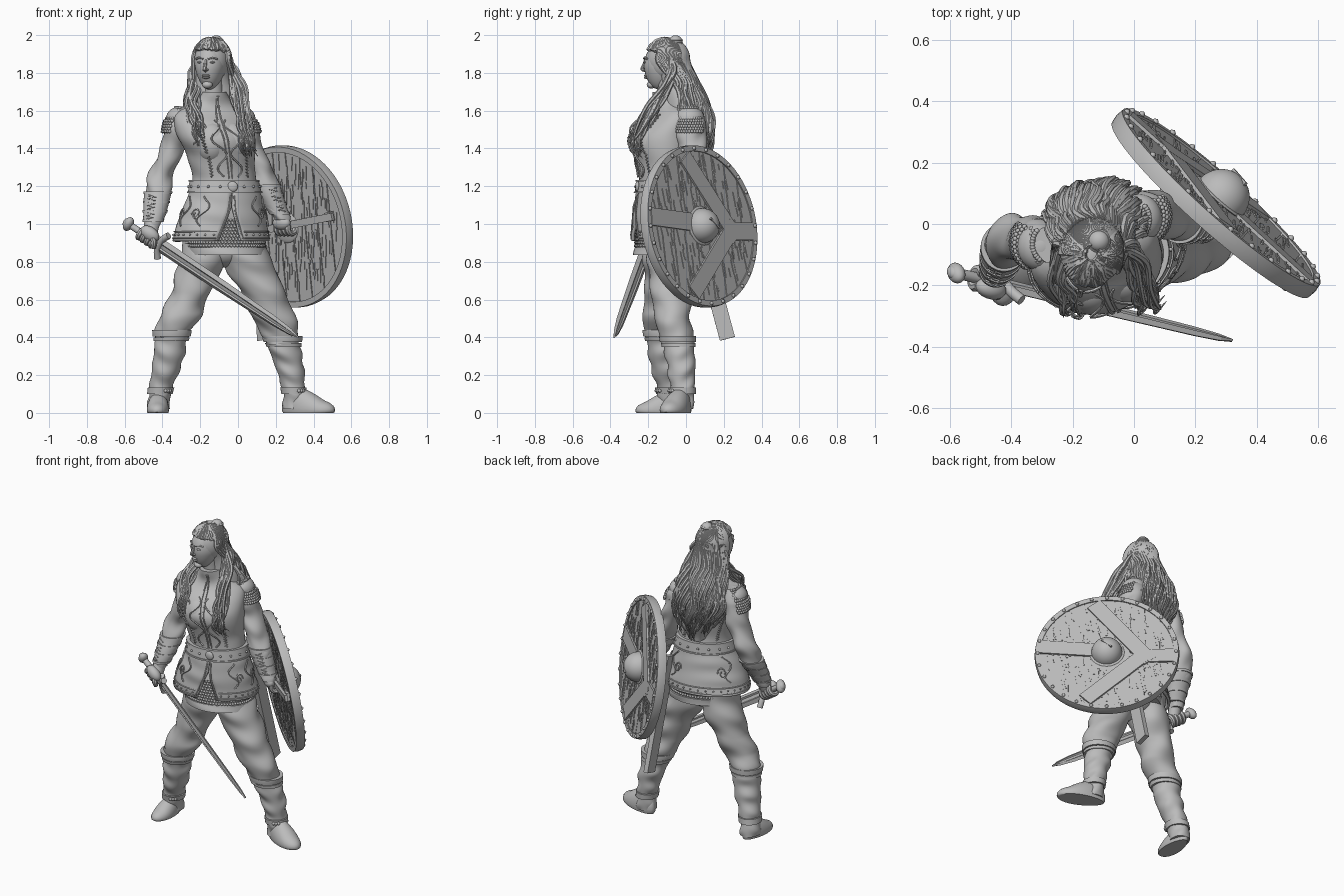
import bpy, bmesh, math, random
from math import sin, cos, pi
from mathutils import Vector, Matrix

random.seed(4)
if "Cube" in bpy.data.objects:
    bpy.data.objects.remove(bpy.data.objects["Cube"])
stone = bpy.data.materials.new("plain_grey")
stone.use_nodes = True
GREY = (.5, .5, .5, 1)
stone.diffuse_color = GREY
stone.node_tree.nodes["Principled BSDF"].inputs["Base Color"].default_value = GREY
YAW = .28  # twist of the trunk


def add(name, bm, M=Matrix(), angle=42):
    bmesh.ops.recalc_face_normals(bm, faces=bm.faces)
    for f in bm.faces:
        f.smooth = True
    for e in bm.edges:
        e.smooth = e.calc_face_angle(0) < math.radians(angle)
    me = bpy.data.meshes.new(name)
    bm.to_mesh(me)
    bm.free()
    me.materials.append(stone)
    ob = bpy.data.objects.new(name, me)
    ob.matrix_world = M
    bpy.context.collection.objects.link(ob)
    return ob


def frame(o, x, up):
    x = Vector(x).normalized()
    up = Vector(up)
    y = (up - x * up.dot(x)).normalized()
    return Matrix.Translation(o) @ Matrix((x, y, x.cross(y))).transposed().to_4x4()


def catmull(p, i, t):
    a, b, c, d = (p[min(max(i + k, 0), len(p) - 1)] for k in (-1, 0, 1, 2))
    return (b * 2 + (c - a) * t + (a * 2 - b * 5 + c * 4 - d) * t * t
            + (b * 3 - a - c * 3 + d) * t ** 3) * .5


# A body form is a list of level rings: z, x, y, half width, half depth
def form(*rings):
    return [Vector(r) for r in rings]


def point(rings, z, a, yaw=0, off=0):
    i = 0
    while i < len(rings) - 2 and z > rings[i + 1][0]:
        i += 1
    t = (z - rings[i][0]) / (rings[i + 1][0] - rings[i][0])
    _, x, y, rx, ry = catmull(rings, i, min(max(t, 0), 1))
    lx, ly = (rx + off) * sin(a), -(ry + off) * cos(a)
    return Vector((x + lx * cos(yaw) - ly * sin(yaw), y + lx * sin(yaw) + ly * cos(yaw), z))


def loft(name, rings, yaw=0, fold=0, freq=60, n=36, seg=44, z0=None, z1=None, off=0, gap=None):
    lo = rings[0][0] if z0 is None else z0
    hi = rings[-1][0] if z1 is None else z1
    bm, rows = bmesh.new(), []
    for k in range(n + 1):
        z = lo + (hi - lo) * k / n
        g = gap(z) if gap else 0
        row = []
        for j in range(seg + (1 if gap else 0)):
            a = g + (2 * pi - 2 * g) * j / seg
            w = fold * sin(freq * z + 2.4 * sin(a + 1)) * (.6 + .4 * sin(3 * a + 9 * z))
            row.append(bm.verts.new(point(rings, z, a, yaw, off + w)))
        rows.append(row)
    for r, s in zip(rows, rows[1:]):
        for j in range(seg):
            k = (j + 1) % len(r)
            bm.faces.new((r[j], r[k], s[k], s[j]))
    if not gap:
        bm.faces.new(rows[0])
        bm.faces.new(rows[-1])
    ob = add(name, bm)
    if gap:
        m = ob.modifiers.new("thickness", "SOLIDIFY")
        m.thickness = .016
    return ob


def band(name, rings, z0, z1, off, yaw=0):
    return loft(name, rings, yaw, n=3, z0=z0, z1=z1, off=off)


def tubes(name, paths, r, taper=False, M=Matrix(), sides=6, steps=4):
    bm = bmesh.new()
    for path in paths:
        p = [Vector(v) for v in path]
        line = [catmull(p, i, k / steps) for i in range(len(p) - 1) for k in range(steps)] + [p[-1]]
        u, prev = (line[1] - line[0]).orthogonal(), None
        for i, c in enumerate(line):
            t = (line[min(i + 1, len(line) - 1)] - line[max(i - 1, 0)]).normalized()
            u = (u - t * u.dot(t)).normalized()
            f = i / (len(line) - 1)
            rad = r * (1.1 - f ** 3) if taper else r
            ring = [bm.verts.new(c + (u * cos(q) + t.cross(u) * sin(q)) * rad)
                    for q in (2 * pi * j / sides for j in range(sides))]
            for j in range(sides if prev else 0):
                k = (j + 1) % sides
                bm.faces.new((prev[j], prev[k], ring[k], ring[j]))
            if i in (0, len(line) - 1):
                bm.faces.new(ring)
            prev = ring
    return add(name, bm, M)


def ball(name, loc, size, M=Matrix(), shape=None):
    bm = bmesh.new()
    bmesh.ops.create_uvsphere(bm, u_segments=28, v_segments=18, radius=1)
    for v in bm.verts:
        c = shape(v.co) if shape else v.co
        v.co = Vector(loc) + Vector((c.x * size[0], c.y * size[1], c.z * size[2]))
    return add(name, bm, M)


def studs(name, places, r, M=Matrix()):
    bm = bmesh.new()
    for p in places:
        bmesh.ops.create_icosphere(bm, subdivisions=1, radius=r, matrix=Matrix.Translation(p))
    return add(name, bm, M, 60)


def boxes(name, items, M=Matrix()):
    bm = bmesh.new()
    for loc, size, turn in items:
        m = Matrix.Translation(loc) @ Matrix.Rotation(turn, 4, "Z") @ Matrix.Diagonal((*size, 1))
        bmesh.ops.create_cube(bm, size=1, matrix=m)
    return add(name, bm, M)


# Trunk: jacket, belt, skirt, mail
TORSO = form((1.16, -.07, -.11, .185, .145), (1.25, -.075, -.11, .17, .135), (1.36, -.09, -.12, .183, .148),
             (1.45, -.11, -.125, .205, .168), (1.53, -.13, -.1, .215, .14), (1.59, -.135, -.08, .195, .105),
             (1.635, -.13, -.085, .11, .08), (1.7, -.125, -.11, .062, .066))
SKIRT = form((.91, -.09, -.1, .262, .182), (1.05, -.08, -.11, .23, .168), (1.19, -.07, -.11, .187, .148))
MAIL = form((.835, -.06, -.1, .205, .165), (1.02, -.08, -.1, .215, .15))
loft("jacket", TORSO, YAW, fold=.003, freq=45)
for side, s in (("right", -1), ("left", 1)):
    ball(side + "_bust", point(TORSO, 1.43, s * .5, YAW, -.083), (.09, .085, .11))
loft("jacket_skirt", SKIRT, YAW, fold=.003, gap=lambda z: max(0, 1.09 - z) * 1.3 + .01)
loft("mail_skirt", MAIL, YAW, n=6)
loft("tunic_hem", MAIL, YAW, z0=.835, z1=.875, off=.008, fold=.006, n=5)
ball("pelvis", (-.075, -.09, .86), (.12, .11, .09))
studs("mail_rings", [point(MAIL, .885 + .017 * k, 2 * pi * (j + k % 2 / 2) / 76, YAW, .003)
                     for k in range(9) for j in range(76) if k < 4 or j < 7 or j > 69], .009)
band("belt", TORSO, 1.165, 1.232, .014, YAW)
band("belt_upper_edge", TORSO, 1.224, 1.234, .019, YAW)
band("belt_lower_edge", TORSO, 1.163, 1.172, .019, YAW)
studs("belt_studs", [point(TORSO, 1.198, k * pi / 9, YAW, .015) for k in range(18)], .008)
ball("belt_buckle", point(TORSO, 1.198, 0, YAW, .013), (.028, .012, .028))

# Jacket trims: laced seams, scrolls, hem borders
seams, scrolls, hems = [], [], []
for s in (-1, 1):
    for a, lo, hi in ((.6, 1.25, 1.58), (2.5, 1.25, 1.55)):
        seams.append([point(TORSO, lo + (hi - lo) * k / 40, s * (a + .035 * (-1) ** k), YAW,
                            .017 if a < 1 and 1.38 < lo + (hi - lo) * k / 40 < 1.5 else .004) for k in range(41)])
    scrolls.append([point(TORSO, 1.25 + .02 * k, s * (.22 + .16 * sin(k * .8)), YAW, .008) for k in range(16)])
    seams.append([point(TORSO, 1.24 + .023 * k, s * .05, YAW, .003) for k in range(20)])
    for a in (.7, 1.3, 2.3):
        scrolls.append([point(SKIRT, .99 + .012 * k, s * (a + .13 * sin(k * .55)), YAW, .004) for k in range(14)])
        scrolls.append([point(SKIRT, 1.05 + .035 * sin(k * .7) * (1 - k / 14), s * (a + .2 + .12 * cos(k * .7) * (1 - k / 14)),
                              YAW, .004) for k in range(12)])
    hems.append([point(SKIRT, z, s * (max(0, 1.09 - z) * 1.3 + .05), YAW, .003) for z in (.92, 1, 1.06, 1.15)])
for z in (.925, .96):
    hems.append([point(SKIRT, z, .3 + (2 * pi - .6) * k / 50, YAW, .002) for k in range(51)])
tubes("laced_seams", seams, .005, steps=1, sides=5)
tubes("scroll_embroidery", scrolls, .005, sides=5)
tubes("hem_borders", hems, .004, steps=2)
studs("hem_studs", [point(SKIRT, .943, .35 + k * .186, YAW, .004) for k in range(31)], .006)

# Legs, boots and feet
LEGS = {
    "right": (form((.4, -.35, -.13, .085, .085), (.45, -.34, -.13, .1, .092), (.52, -.298, -.13, .108, .1),
                   (.63, -.255, -.11, .103, .108), (.78, -.195, -.1, .122, .125), (.93, -.165, -.1, .12, .12)),
              form((.02, -.42, -.075, .058, .07), (.12, -.41, -.085, .06, .068), (.26, -.375, -.11, .078, .08),
                   (.38, -.355, -.125, .085, .083), (.43, -.35, -.13, .092, .088)), (-.42, -.07, 0), -1.62, .9),
    "left": (form((.36, .235, -.05, .08, .08), (.41, .225, -.055, .1, .088), (.5, .19, -.07, .115, .095),
                  (.63, .135, -.08, .118, .105), (.78, .06, -.08, .13, .122), (.93, .01, -.08, .12, .12)),
             form((.02, .3, -.02, .058, .06), (.12, .295, -.02, .06, .064), (.25, .272, -.025, .076, .075),
                  (.36, .242, -.04, .086, .082), (.4, .235, -.045, .095, .085)), (.3, -.02, 0), -.4, 1.04)}


def foot_shape(c):
    x = .075 + c.x * .145
    tall = .15 - .075 * min(max((x + .01) / .17, 0), 1)
    return Vector((x, c.y * .064 * (1 + .15 * c.x), max(0, (c.z * .8 + .2) * tall)))


for side, (trouser, boot, ankle, turn, size) in LEGS.items():
    loft(side + "_trouser", trouser, fold=.009, freq=38, n=60)
    loft(side + "_boot", boot, fold=.006, freq=60, n=60)
    top = boot[-1][0]
    band(side + "_boot_cuff", boot, top - .025, top + .008, .012)
    band(side + "_boot_cuff_trim", boot, top - .05, top - .03, .008)
    band(side + "_ankle_strap", boot, .1, .135, .009)
    studs(side + "_strap_buckle", [point(boot, .117, .6 + .2 * k, 0, .01) for k in (-1, 0, 1)], .011)
    F = Matrix.Translation(ankle) @ Matrix.Rotation(turn, 4, "Z") @ Matrix.Scale(size, 4)
    ball(side + "_shoe", (0, 0, 0), (1, 1, 1), F, foot_shape)

# Arms with shoulder mail and bracers
ARMS = {
    "right": form((.98, -.455, -.16, .042, .042), (1.06, -.44, -.13, .055, .055), (1.16, -.425, -.08, .066, .068),
                  (1.27, -.405, -.045, .066, .072), (1.4, -.345, -.05, .064, .075), (1.54, -.315, -.065, .072, .082),
                  (1.62, -.28, -.065, .045, .055)),
    "left": form((1.02, .235, -.015, .04, .04), (1.08, .205, 0, .05, .052), (1.17, .165, .01, .063, .066),
                 (1.27, .128, .025, .066, .075), (1.4, .068, .03, .066, .076), (1.53, .03, .025, .072, .082),
                 (1.61, 0, .015, .045, .055))}
for side, arm in ARMS.items():
    s = 1 if side == "left" else -1
    base = arm[0][0]
    loft(side + "_sleeve", arm, fold=.008, freq=42, n=70)
    ball(side + "_shoulder", point(arm, 1.56, 0, 0, -.07), (.075, .08, .062))
    studs(side + "_shoulder_mail", [point(arm, 1.49 + .014 * k, s * (.5 + .16 * (j + k % 2 / 2)), 0, .005)
                                    for k in range(10) for j in range(12)], .01)
    loft(side + "_bracer", arm, z0=base + .03, z1=base + .19, off=.006, n=12)
    for i, h in enumerate((.03, .08, .13, .18)):
        band(side + "_bracer_band_%d" % i, arm, base + h, base + h + .013, .01)
    tubes(side + "_bracer_lacing", [[point(arm, base + .045 + .009 * k, s * (.4 + .3 * (-1) ** k), 0, .007)
                                     for k in range(15)]], .005, steps=1)

# Sword, held low across the body
SWORD = frame((-.58, -.16, 1), (.9, -.22, -.6), (0, -.45, 1))
bm, prev = bmesh.new(), None
for s, w in ((.21, .042), (.6, .039), (.95, .03), (1.05, .02), (1.105, .002)):
    ring = [bm.verts.new((s, w * y, z * (.4 + w * 16))) for y, z in
            ((1, 0), (.45, .012), (.25, .006), (-.25, .006), (-.45, .012), (-1, 0),
             (-.45, -.012), (-.25, -.006), (.25, -.006), (.45, -.012))]
    for j in range(10 if prev else 0):
        k = (j + 1) % 10
        bm.faces.new((prev[j], prev[k], ring[k], ring[j]))
    if s in (.21, 1.105):
        bm.faces.new(ring)
    prev = ring
add("sword_blade", bm, SWORD, 15)
tubes("sword_guard", [[(.225, -.08, 0), (.205, -.04, 0), (.2, 0, 0), (.205, .04, 0), (.225, .08, 0)]], .018, M=SWORD, sides=10)
tubes("sword_grip", [[(.01, 0, 0), (.1, 0, 0), (.2, 0, 0)]], .018, M=SWORD, sides=12)
ball("sword_pommel", (.0, 0, 0), (.026, .042, .03), SWORD)
ball("sword_pommel_cap", (-.015, 0, 0), (.016, .026, .02), SWORD)

# Round shield: planks, rim, iron straps, boss
SHIELD = frame((.268, .068, .987), (-.74, .66, 0), (-.1, -.11, .98))
R = .41
bm = bmesh.new()
bmesh.ops.create_cone(bm, cap_ends=True, segments=64, radius1=R, radius2=R, depth=.026)
add("shield_core", bm, SHIELD)
bm = bmesh.new()
for k in range(9):
    x0, x1 = (R * (-1 + 2 * (k + e) / 9) for e in (.03, .97))
    xs = [x0 + (x1 - x0) * j / 6 for j in range(7)]
    arc = [(x, math.sqrt(max(R * R - x * x, 0)) + .002) for x in xs]
    outline = arc + [(x, -y) for x, y in reversed(arc)]
    f = bm.faces.new([bm.verts.new((x, y, -.02)) for x, y in outline])
    ext = bmesh.ops.extrude_face_region(bm, geom=[f])["geom"]
    bmesh.ops.translate(bm, vec=(0, 0, .04), verts=[g for g in ext if isinstance(g, bmesh.types.BMVert)])
add("shield_planks", bm, SHIELD)
grain = []
for k in range(420):
    a, d = random.uniform(0, 2 * pi), R * .9 * math.sqrt(random.random())
    grain.append(((d * cos(a), d * sin(a), random.choice((-.02, .02))),
                  (random.uniform(.004, .01), random.uniform(.03, .1), .008), .12 + random.uniform(-.06, .06)))
boxes("shield_wood_grain", grain, SHIELD)
bm = bmesh.new()
RIM = ((.4, -.027), (.43, -.027), (.434, 0), (.43, .027), (.4, .027))
rings = [[bm.verts.new((r * cos(q), r * sin(q), z)) for r, z in RIM] for q in (2 * pi * k / 72 for k in range(72))]
for k, ring in enumerate(rings):
    nxt = rings[(k + 1) % 72]
    for j in range(5):
        i = (j + 1) % 5
        bm.faces.new((ring[j], ring[i], nxt[i], nxt[j]))
add("shield_rim", bm, SHIELD)
studs("shield_rim_nails", [(.415 * cos(k * pi / 14), .415 * sin(k * pi / 14), .028) for k in range(28)], .012, SHIELD)


def strap(p, q, z, wide=.095):
    d = Vector(q) - Vector(p)
    mid = (Vector(p) + Vector(q)) / 2
    return ((mid.x, mid.y, z), (d.length, wide, .018), math.atan2(d.y, d.x))


boxes("shield_iron_straps", [strap((-.4, .05), (-.08, .02), .022), strap((.2, -.03), (.4, -.03), .022),
                             strap((.26, -.07), (-.08, .37), .023), strap((.26, .01), (-.13, -.36), .0235)], SHIELD)
ball("shield_boss", (0, 0, .024), (.093, .093, .095), SHIELD, lambda c: Vector((c.x, c.y, max(c.z, 0))))
ball("shield_boss_flange", (0, 0, .024), (.105, .105, .012), SHIELD)
boxes("shield_boss_ridge", [((0, 0, .115), (.08, .01, .012), -.7)], SHIELD)
ball("shield_boss_back", (0, 0, -.02), (.085, .085, .014), SHIELD)
boxes("shield_handle", [strap((-.36, .06), (.12, -.01), -.045, .04), strap((-.35, .06), (-.3, .053), -.03, .05)], SHIELD)

# Hands: fingers curl round the grip and the handle
for side, M, s0, z, palm in (("right", SWORD, .085, 0, (.13, .03, .01)), ("left", SHIELD, -.06, -.045, (-.02, .03, -.075))):
    tubes(side + "_fingers", [[(s0 + .027 * k, .03 * cos(q), z + .03 * sin(q)) for q in (.5 + n * .8 for n in range(7))]
                              for k in range(4)], .016, M=M, sides=8)
    ball(side + "_palm", palm, (.056, .038, .034), M)
    tubes(side + "_thumb", [[palm, (s0 + .09, .02, z + .035), (s0 + .1, -.015, z + .033)]], .015, M=M, sides=8)
tubes("right_wrist", [[(-.455, -.16, 1.0), (-.462, -.18, .95)]], .038, sides=12)
tubes("left_wrist", [[(.232, -.012, 1.05), (.245, -.005, 1.01)]], .034, sides=12)

# Scabbard hanging behind the left hip
boxes("scabbard", [((0, 0, 0), (.73, .082, .03), 0)], frame((.105, .125, .745), (.02, .19, -.71), (0, 1, 0)))

# Head, turned a little to its right
HEAD = Matrix.Translation((-.14, -.105, 1.85)) @ Matrix.Rotation(-.28, 4, "Z")
loft("neck", form((1.6, -.13, -.085, .06, .06), (1.7, -.13, -.09, .052, .055), (1.8, -.135, -.1, .055, .06)), n=6)


def face_shape(c):
    low = max(0, -c.z)
    return Vector((c.x * (1 - .2 * low), c.y * (1 - .1 * low) - .1 * low * low, c.z))


ball("face", (0, -.025, -.015), (.08, .095, .124), HEAD, face_shape)
tubes("nose", [[(0, -.112, .02), (0, -.122, -.008), (0, -.133, -.03), (0, -.108, -.04)]], .009, M=HEAD, sides=8)
ball("chin", (0, -.082, -.113), (.028, .024, .02), HEAD)
for s, side in ((-1, "right"), (1, "left")):
    ball(side + "_eye", (s * .032, -.105, .006), (.016, .01, .006), HEAD)
    tubes(side + "_brow", [[(s * .014, -.117, .024), (s * .035, -.108, .031), (s * .058, -.088, .024)]], .006, M=HEAD)
    ball(side + "_nostril", (s * .009, -.116, -.034), (.008, .01, .006), HEAD)
for name, z in (("upper_lip", -.064), ("lower_lip", -.075)):
    ball(name, (0, -.11, z), (.022, .011, .0065), HEAD)

# Hair: base masses under loose wavy strands
MANE = form((1.26, -.1, .03, .05, .045), (1.38, -.1, .025, .11, .08), (1.5, -.11, .015, .165, .11),
            (1.62, -.12, -.005, .14, .11), (1.74, -.125, -.045, .105, .085), (1.85, -.135, -.08, .088, .08))
SKULL = Vector((.098, .116, .12))


def scalp(p, a, scale=1):
    return HEAD @ Vector((SKULL.x * sin(p) * sin(a) * scale, .003 - SKULL.y * sin(p) * cos(a) * scale,
                          .012 + SKULL.z * cos(p) * scale))


def wave(i, phase, amount):
    return Vector((sin(i * 1.3 + phase), cos(i * 1.1 + phase), 0)) * amount


ball("hair_cap", (0, .003, .012), SKULL * .94, HEAD)
loft("hair_mass", MANE, fold=.01, freq=30)
ball("hair_bun", (-.115, -.055, 1.965), (.036, .036, .034))
tubes("hair_bun_coils", [[(-.115 + .03 * cos(q + k), -.055 + .03 * sin(q + k), 1.945 + .009 * k)
                          for q in (n * .7 for n in range(10))] for k in range(4)], .009)
strands = []
for k in range(130):
    a = -1.75 + 3.5 * k / 129
    end = random.uniform(1.25, 1.42) + .05 * abs(a)
    phase, lift = random.uniform(-1, 1) + 6 * a, random.uniform(.002, .02)
    path = [scalp(p, pi - a) for p in (.25, .75, 1.2, 1.6)]
    path += [point(MANE, 1.76 + (end - 1.76) * i / 8, pi - a, 0, lift) + wave(i, phase, .012) for i in range(9)]
    strands.append(path)
tubes("back_hair", strands, .011, True, steps=3)
swept = []
for k in range(40):
    a = -1.9 + 3.8 * k / 39
    low = random.uniform(1, 1.07) + .07 * a * a
    swept.append([scalp(low * f, a + .05 * sin(9 * f + k), random.uniform(.98, 1.03)) for f in (1, .8, .55, .35, .15)])
tubes("swept_hair", swept, .009)
locks = []
for side in (((-.05, -.08, 1.88), (-.02, -.08, 1.8), (.0, -.13, 1.7), (.03, -.19, 1.6), (.04, -.25, 1.5), (.05, -.28, 1.43), (.065, -.26, 1.37)),
             ((-.215, -.07, 1.86), (-.23, -.06, 1.8), (-.235, -.1, 1.71), (-.24, -.17, 1.63), (-.225, -.235, 1.56), (-.205, -.275, 1.5), (-.195, -.29, 1.44))):
    for k in range(20):
        shift = Vector((random.uniform(-.035, .03), random.uniform(-.01, .03), random.uniform(-.03, .03)))
        phase = random.uniform(0, 5)
        locks.append([Vector(p) + shift * min(1, i / 2) + wave(i * 2, phase, .012) for i, p in enumerate(side)])
tubes("front_locks", locks, .0105, True)
